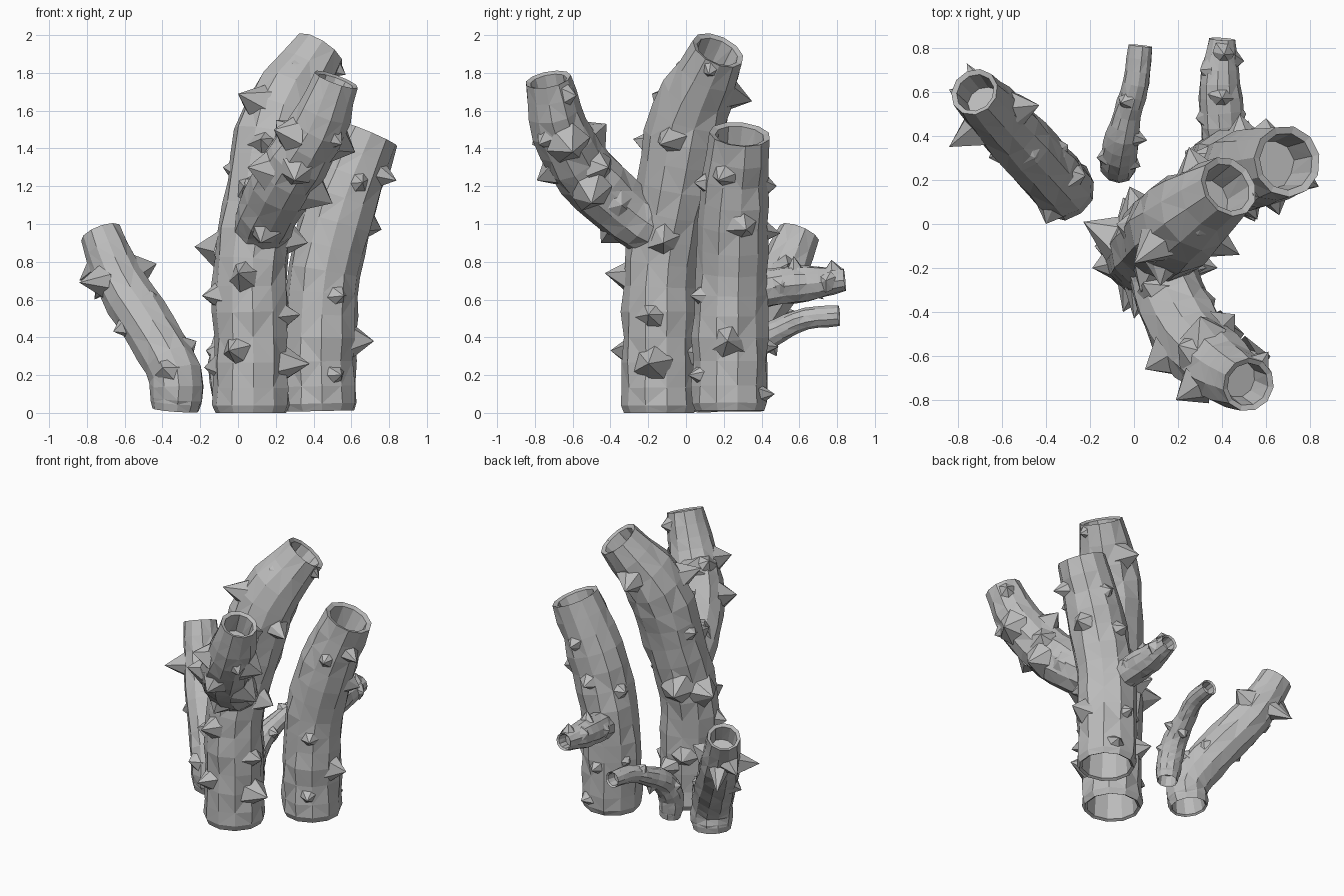
import bpy, bmesh, math, random
from mathutils import Vector

random.seed(4)
grey = bpy.data.materials.new("coral_grey")
grey.diffuse_color = (0.5, 0.5, 0.5, 1)
SIDES = 11


def catmull(pts, steps=3):
    # smooth path through 4D points (x, y, z, radius)
    p = [Vector(q) for q in pts]
    p = [2 * p[0] - p[1]] + p + [2 * p[-1] - p[-2]]
    out = []
    for i in range(1, len(p) - 2):
        a, b, c, d = p[i - 1:i + 3]
        for k in range(steps):
            t = k / steps
            out.append(0.5 * (2 * b + (c - a) * t + (2 * a - 5 * b + 4 * c - d) * t * t
                              + (3 * b - a - 3 * c + d) * t ** 3))
    out.append(p[-2])
    return out


def frame(t, ref):
    u = (ref - t * ref.dot(t)).normalized()
    return u, t.cross(u)


def tube(name, pts, tips, base=0.08):
    path = catmull(pts)
    cen = [q.to_3d() for q in path]
    n = len(path)
    tan = [(cen[min(i + 1, n - 1)] - cen[max(i - 1, 0)]).normalized() for i in range(n)]
    bm = bmesh.new()
    ref = Vector((1, 0.2, 0))

    # rings: bottom recess, outer wall, top recess
    r = path[0].w
    rings = [(cen[0] + tan[0] * r * 1.1, tan[0], r * 0.76, 0),
             (cen[0] + tan[0] * 0.01, tan[0], r * 0.83, 0),
             (cen[0], tan[0], r * 0.92, 0),
             (cen[0] + tan[0] * 0.04, tan[0], r, 0.02)]
    rings += [(cen[i], tan[i], path[i].w, 0.05) for i in range(1, n - 1)]
    r = path[-1].w
    rings += [(cen[-1], tan[-1], r, 0),
              (cen[-1] - tan[-1] * 0.01, tan[-1], r * 0.8, 0),
              (cen[-1] - tan[-1] * r * 1.2, tan[-1], r * 0.7, 0.06)]
    loops = []
    for c, t, rad, jit in rings:
        u, v = frame(t, ref)
        ref = u
        loop = []
        for k in range(SIDES):
            a = math.tau * k / SIDES
            q = rad * (1 + random.uniform(-jit, jit))
            loop.append(bm.verts.new(c + (u * math.cos(a) + v * math.sin(a)) * q))
        loops.append(loop)
    for A, B in zip(loops, loops[1:]):
        for k in range(SIDES):
            j = (k + 1) % SIDES
            bm.faces.new((A[k], A[j], B[j], B[k]))
    bm.faces.new(loops[0][::-1])
    bm.faces.new(loops[-1])
    bmesh.ops.triangulate(bm, faces=bm.faces[:])

    # thorns: six sided cones pointing from the path to each tip (x, y, z, optional size)
    for item in tips:
        tip = Vector(item[:3])
        size = base * (item[3] if len(item) > 3 else 1)
        best = None
        for i in range(n - 1):
            for s in range(6):
                q = path[i].lerp(path[i + 1], s / 6)
                d = (tip - q.to_3d()).length
                if best is None or d < best[0]:
                    best = (d, q)
        q = best[1]
        axis = (tip - q.to_3d()).normalized()
        u, v = frame(axis, Vector((0.31, 0.2, 0.9)))
        foot = q.to_3d() + axis * q.w * 0.84
        top = bm.verts.new(tip)
        ring = []
        for k in range(6):
            a = math.tau * k / 6 + random.uniform(-0.2, 0.2)
            rr = size * random.uniform(0.9, 1.25)
            ring.append(bm.verts.new(foot + (u * math.cos(a) + v * math.sin(a)) * rr))
        for k in range(6):
            bm.faces.new((ring[k], ring[(k + 1) % 6], top))
    bmesh.ops.recalc_face_normals(bm, faces=bm.faces[:])
    me = bpy.data.meshes.new(name)
    bm.to_mesh(me)
    bm.free()
    me.materials.append(grey)
    bpy.context.collection.objects.link(bpy.data.objects.new(name, me))


# tall centre trunk
tube("main_trunk",
     [(.07, -.14, 0, .205), (.07, -.14, .4, .198), (.07, -.13, .8, .2),
      (.145, -.055, 1.2, .2), (.225, .02, 1.58, .205), (.43, .17, 1.92, .145)],
     [(-.05, -.40, .33), (0, -.43, .74), (.38, -.2, .26, 1.2), (.33, -.2, .52),
      (-.23, .01, .88, 1.3), (-.19, -.2, .62), (-.18, -.1, .24), (-.08, 0, 1.3),
      (.37, -.12, .9, 1.1), (.48, -.14, 1.42), (0, -.18, 1.69, 1.2), (.29, -.05, 1.85, .8),
      (.25, .35, 1.65, 1.2), (.12, -.28, 1.45), (.03, -.31, 1.2), (-.02, .17, .88, 1.4),
      (-.05, .12, .4), (.12, .14, .3), (.57, .12, 1.79, .6)])

# right trunk
tube("right_trunk",
     [(.435, .235, .01, .20), (.43, .235, .4, .20), (.455, .24, .75, .195),
      (.555, .255, 1.13, .19), (.695, .285, 1.475, .163)],
     [(.72, .22, .38, 1.3), (.56, .02, .62), (.55, .01, .2), (.76, .32, .97, 1.3),
      (.84, .17, 1.23), (.66, .04, 1.22), (.52, .47, .1), (.60, .48, 1.2), (.48, .5, .95),
      (.42, .49, .35), (.26, .32, .9), (.23, .33, .4)], 0.065)

# branch reaching forward
tube("front_branch",
     [(.11, -.13, .94, .155), (.16, -.31, 1.06, .163), (.27, -.53, 1.27, .17),
      (.42, -.67, 1.51, .155), (.52, -.73, 1.765, .123)],
     [(.62, -.6, 1.38, 1.3), (.5, -.5, 1.11, 1.4), (.61, -.58, 1.68, .8), (.12, -.45, .9),
      (.3, -.42, 1.53, 1.2), (.04, -.27, 1.24), (.3, -.79, 1.23, 1.2), (.55, -.78, 1.42, .7),
      (.05, -.66, 1.3, 1.2), (.19, -.8, 1.5, 1.2), (.46, -.41, 1.3), (.2, -.55, 1.55),
      (.37, -.34, 1.1)])

# separate leaning stalk at back left
tube("left_stalk",
     [(-.33, .17, .015, .135), (-.33, .17, .2, .142), (-.45, .3, .42, .142),
      (-.615, .48, .68, .135), (-.725, .6, .95, .112)],
     [(-.43, .54, .79, 1.2), (-.84, .35, .69, 1.2), (-.76, .73, .6), (-.66, .3, .43),
      (-.45, .3, .64), (-.4, 0, .24), (-.3, .36, .42), (-.84, .61, .7), (-.22, .22, .38)], 0.065)

# thin stalk bending backwards
tube("back_stalk",
     [(-.06, .27, .07, .075), (-.075, .275, .22, .085), (-.06, .36, .36, .08),
      (-.03, .5, .44, .065), (.01, .64, .5, .06), (.03, .81, .515, .055)],
     [(-.04, .48, .3), (.03, .26, .3), (-.17, .3, .33), (.06, .38, .42), (-.06, .55, .55)], 0.04)

# short side branch on the right trunk
tube("back_branch",
     [(.42, .3, .63, .10), (.40, .45, .665, .10), (.39, .64, .685, .095), (.40, .84, .705, .06)],
     [(.50, .74, .7), (.30, .7, .74), (.40, .57, .83), (.51, .5, .68), (.28, .48, .68),
      (.41, .77, .81)], 0.05)
